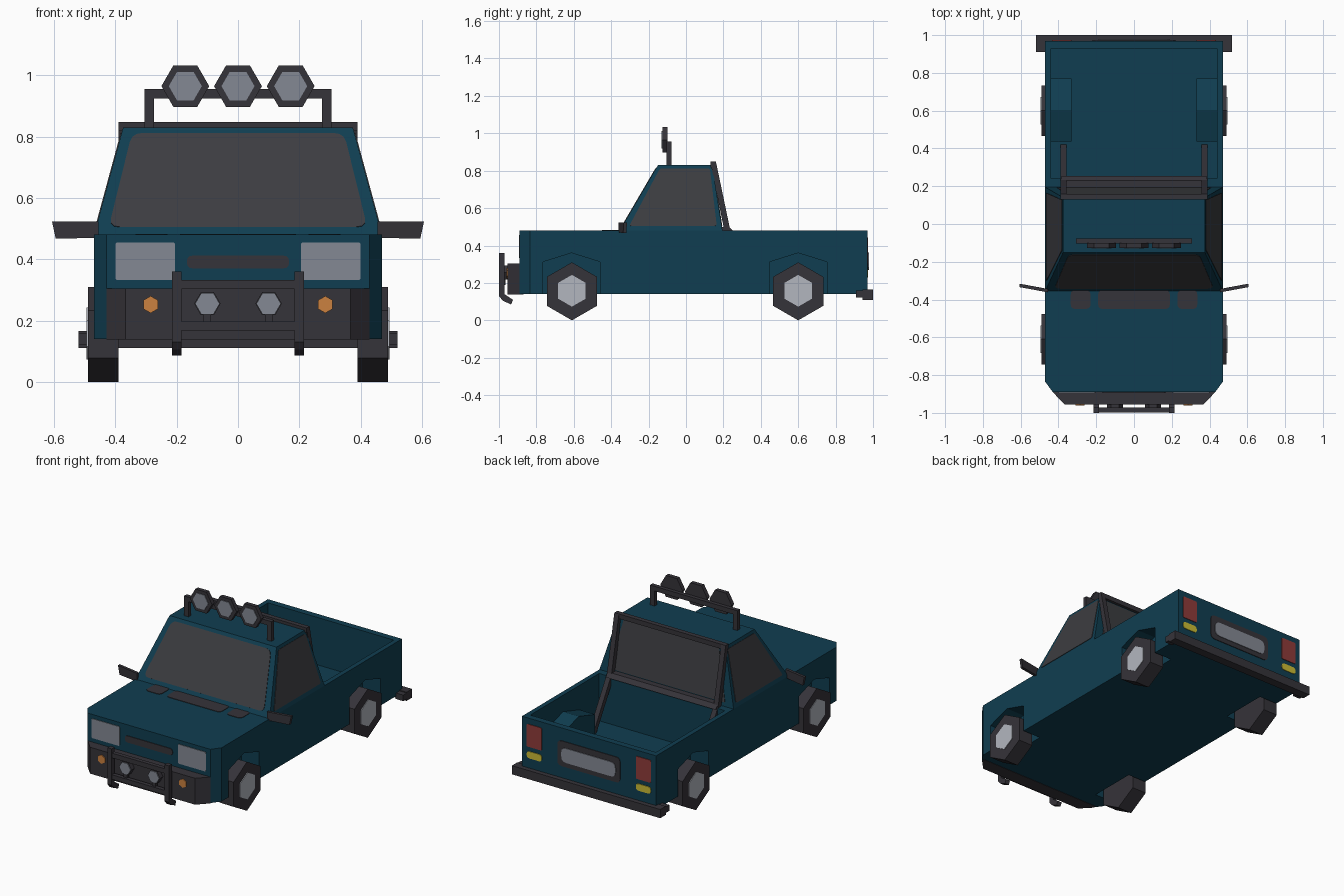
import bpy, bmesh, math
from mathutils import Vector

if "Cube" in bpy.data.objects:
    bpy.data.objects.remove(bpy.data.objects["Cube"])


def material(name, rgb):
    m = bpy.data.materials.new(name)
    m.diffuse_color = (*rgb, 1)
    m.use_nodes = True
    m.node_tree.nodes["Principled BSDF"].inputs["Base Color"].default_value = m.diffuse_color
    return m


TEAL = material("teal paint", (0.005, 0.048, 0.082))
TRIM = material("dark trim", (0.036, 0.033, 0.041))
GLASS = material("tinted glass", (0.045, 0.046, 0.052))
LAMP = material("lamp grey", (0.23, 0.25, 0.295))
HUB = material("hub silver", (0.45, 0.47, 0.52))
ORANGE = material("indicator orange", (0.60, 0.22, 0.05))
RED = material("tail red", (0.275, 0.044, 0.042))
YELLOW = material("tail yellow", (0.6, 0.5, 0.035))


def loft(name, mat, a, b):
    """Solid between two matching rings of 3D points."""
    bm = bmesh.new()
    va = [bm.verts.new(p) for p in a]
    vb = [bm.verts.new(p) for p in b]
    n = len(va)
    bm.faces.new(va[::-1])
    bm.faces.new(vb)
    for i in range(n):
        j = (i + 1) % n
        bm.faces.new((va[i], va[j], vb[j], vb[i]))
    bmesh.ops.recalc_face_normals(bm, faces=bm.faces)
    me = bpy.data.meshes.new(name)
    bm.to_mesh(me)
    bm.free()
    me.materials.append(mat)
    ob = bpy.data.objects.new(name, me)
    bpy.context.collection.objects.link(ob)
    return ob


def prism(name, mat, profile, axis, lo, hi):
    """Extrude a 2D profile along an axis: x uses (y,z), y uses (x,z), z uses (x,y)."""
    def put(p, d):
        return {"x": (d, *p), "y": (p[0], d, p[1]), "z": (*p, d)}[axis]
    return loft(name, mat, [put(p, lo) for p in profile], [put(p, hi) for p in profile])


def rect(a0, a1, b0, b1):
    return [(a0, b0), (a1, b0), (a1, b1), (a0, b1)]


def box(name, mat, x0, x1, y0, y1, z0, z1):
    return prism(name, mat, rect(x0, x1, y0, y1), "z", z0, z1)


def hexagon(cx, cz, r, turn=0):
    return [(cx + r * math.cos(math.radians(60 * i + turn)),
             cz + r * math.sin(math.radians(60 * i + turn))) for i in range(6)]


def plate(name, mat, pts, out, r=0.0, thick=0.006):
    """Thin plate over a planar polygon, with rounded corners of size r."""
    pts = [Vector(p) for p in pts]
    ring = []
    for i, p in enumerate(pts):
        if r == 0:
            ring.append(p)
            continue
        a = p + (pts[i - 1] - p).normalized() * r
        b = p + (pts[(i + 1) % len(pts)] - p).normalized() * r
        ring += [a * (1 - t) ** 2 + p * 2 * t * (1 - t) + b * t * t for t in (0, 1 / 3, 2 / 3, 1)]
    nrm = (pts[1] - pts[0]).cross(pts[2] - pts[1]).normalized()
    if nrm.dot(Vector(out)) < 0:
        nrm = -nrm
    return loft(name, mat, [p - nrm * 0.003 for p in ring], [p + nrm * (thick - 0.003) for p in ring])


def wall_plate(name, mat, x0, x1, z0, z1, y, out, r=0.0, thick=0.007):
    return plate(name, mat, [(px, y, pz) for px, pz in rect(x0, x1, z0, z1)], (0, out, 0), r, thick)


def combine(target, tool, op):
    mod = target.modifiers.new("cut", "BOOLEAN")
    mod.operation, mod.object, mod.solver = op, tool, "EXACT"
    bpy.context.view_layer.objects.active = target
    bpy.ops.object.modifier_apply(modifier=mod.name)
    bpy.data.objects.remove(tool)


def arch(c, w, shoulder, peak, z0):
    return [(c - w, z0), (c + w, z0), (c + w, shoulder), (c, peak), (c - w, shoulder)]


# Body tub with open bed, inner wheel housings and wheel arches
outline = [(-0.43, -0.89), (0.43, -0.89), (0.47, -0.835), (0.47, 0.97), (-0.47, 0.97), (-0.47, -0.835)]
body = prism("body", TEAL, outline, "z", 0.14, 0.48)
combine(body, box("bed_cutter", TEAL, -0.44, 0.44, 0.24, 0.93, 0.18, 0.6), "DIFFERENCE")
for s in (-1, 1):
    combine(body, prism("housing", TEAL, arch(0.603, 0.166, 0.325, 0.376, 0.16), "x",
                        *sorted((s * 0.33, s * 0.455))), "UNION")
    for c in (-0.612, 0.6):
        combine(body, prism("arch_cutter", TEAL, arch(c, 0.153, 0.312, 0.36, 0.0), "x",
                            *sorted((s * 0.345, s * 0.6))), "DIFFERENCE")

# Cab: tapered block with tinted windows
BASE = [(-0.47, -0.355, 0.48), (0.47, -0.355, 0.48), (0.47, 0.195, 0.48), (-0.47, 0.195, 0.48)]
ROOF = [(-0.375, -0.15, 0.83), (0.375, -0.15, 0.83), (0.375, 0.14, 0.83), (-0.375, 0.14, 0.83)]
loft("cab", TEAL, BASE, ROOF)


def window(name, i, j, side0, side1, out, r):
    """Window on the cab wall between base corners i and j."""
    def at(u, v):
        lo = Vector(BASE[i]).lerp(Vector(BASE[j]), u)
        return lo.lerp(Vector(ROOF[i]).lerp(Vector(ROOF[j]), u), v)
    plate(name, GLASS, [at(side0, 0.07), at(1 - side1, 0.07), at(1 - side1, 0.945), at(side0, 0.945)], out, r)


window("windscreen", 0, 1, 0.045, 0.045, (0, -1, 0), 0.035)
window("right_window", 1, 2, 0.07, 0.05, (1, 0, 0), 0.012)
window("left_window", 3, 0, 0.05, 0.07, (-1, 0, 0), 0.012)
window("rear_window", 2, 3, 0.06, 0.06, (0, 1, 0), 0.0)

# Wheels
for sn, s in (("left", -1), ("right", 1)):
    for en, c in (("front", -0.61), ("rear", 0.6)):
        prism(f"{en}_{sn}_tyre", TRIM, hexagon(c, 0.155, 0.155, 30), "x", *sorted((s * 0.39, s * 0.49)))
        prism(f"{en}_{sn}_hub", HUB, hexagon(c, 0.158, 0.085, 30), "x", *sorted((s * 0.47, s * 0.494)))

# Bumpers
prism("front_bumper", TRIM, [(-0.43, -0.87), (-0.43, -0.89), (-0.368, -0.955), (0.368, -0.955),
                             (0.43, -0.89), (0.43, -0.87)], "z", 0.138, 0.305)
box("rear_bumper", TRIM, -0.52, 0.52, 0.945, 1.0, 0.11, 0.165)

# Bull bar
box("bull_bar_upper", TRIM, -0.2, 0.2, -0.998, -0.972, 0.303, 0.333)
box("bull_bar_lower", TRIM, -0.2, 0.2, -0.998, -0.972, 0.167, 0.196)

for sn, s in (("left", -1), ("right", 1)):
    box(f"{sn}_bumper_end", TRIM, *sorted((s * 0.468, s * 0.52)), 0.91, 0.95, 0.122, 0.16)
    prism(f"{sn}_bull_bar_post", TRIM, [(-1, 0.36), (-1, 0.13), (-0.98, 0.105), (-0.935, 0.085),
                                        (-0.925, 0.11), (-0.97, 0.14), (-0.97, 0.36)],
          "x", s * 0.2 - 0.015, s * 0.2 + 0.015)
    # Spot lamps on the bull bar
    box(f"{sn}_spot_stalk", TRIM, s * 0.1 - 0.012, s * 0.1 + 0.012, -0.985, -0.965, 0.19, 0.235)
    prism(f"{sn}_spot_shell", TRIM, hexagon(s * 0.1, 0.255, 0.043), "y", -0.985, -0.95)
    prism(f"{sn}_spot_lens", LAMP, hexagon(s * 0.1, 0.255, 0.040), "y", -0.99, -0.98)
    # Front lights
    prism(f"{sn}_indicator", ORANGE, hexagon(s * 0.285, 0.252, 0.028, 30), "y", -0.961, -0.952)
    wall_plate(f"{sn}_headlight", LAMP, *sorted((s * 0.205, s * 0.4)), 0.332, 0.455, -0.89, -1, 0.008)
    # Tail lights
    xs = sorted((s * 0.33, s * 0.435))
    wall_plate(f"{sn}_tail_light", RED, *xs, 0.30, 0.443, 0.97, 1, 0.008)
    wall_plate(f"{sn}_reverse_light", YELLOW, *xs, 0.228, 0.272, 0.97, 1, 0.02)
    # Hood side vents
    plate(f"{sn}_hood_vent", TRIM, [(s * x, y, 0.48) for x, y in rect(0.23, 0.335, -0.45, -0.35)],
          (0, 0, 1), 0.025)
    # Mirrors
    loft(f"{sn}_mirror", TRIM,
         [(s * x, y - 0.009, z) for x, y, z in ((0.455, -0.353, 0.47), (0.595, -0.327, 0.467),
                                                (0.607, -0.325, 0.523), (0.455, -0.353, 0.523))],
         [(s * x, y + 0.009, z) for x, y, z in ((0.455, -0.353, 0.47), (0.595, -0.327, 0.467),
                                                (0.607, -0.325, 0.523), (0.455, -0.353, 0.523))])
    # Roll bar legs, bending down to the bed floor
    prism(f"{sn}_roll_bar_leg", TRIM, [(0.13, 0.848), (0.16, 0.848), (0.235, 0.49), (0.42, 0.18),
                                       (0.385, 0.18), (0.205, 0.48)],
          "x", s * 0.374 - 0.016, s * 0.374 + 0.016)
    # Roof rack posts
    box(f"{sn}_rack_post", TRIM, s * 0.29 - 0.016, s * 0.29 + 0.016, -0.103, -0.077, 0.82, 0.955)

# Roll bar cross pieces
box("roll_bar_top", TRIM, -0.39, 0.39, 0.13, 0.16, 0.818, 0.848)
prism("roll_bar_sill", TRIM, [(0.18, 0.476), (0.255, 0.476), (0.23, 0.5), (0.19, 0.5)], "x", -0.385, 0.385)

# Roof rack rail and lamps
box("rack_rail", TRIM, -0.306, 0.306, -0.103, -0.077, 0.925, 0.955)
for i, x in enumerate((-0.172, 0, 0.172)):
    prism(f"roof_lamp_shell_{i + 1}", TRIM, hexagon(x, 0.965, 0.078), "y", -0.126, -0.1)
    prism(f"roof_lamp_lens_{i + 1}", LAMP, hexagon(x, 0.965, 0.054), "y", -0.13, -0.122)

# Grille slot, middle hood vent and number plate
wall_plate("grille_slot", TRIM, -0.167, 0.167, 0.37, 0.412, -0.89, -1, 0.02)
plate("hood_vent", TRIM, [(x, y, 0.48) for x, y in rect(-0.19, 0.19, -0.45, -0.35)], (0, 0, 1), 0.025)
wall_plate("number_plate_frame", TRIM, -0.22, 0.22, 0.24, 0.4, 0.97, 1, 0.03)
wall_plate("number_plate", LAMP, -0.19, 0.19, 0.27, 0.362, 0.972, 1, 0.035, 0.009)
